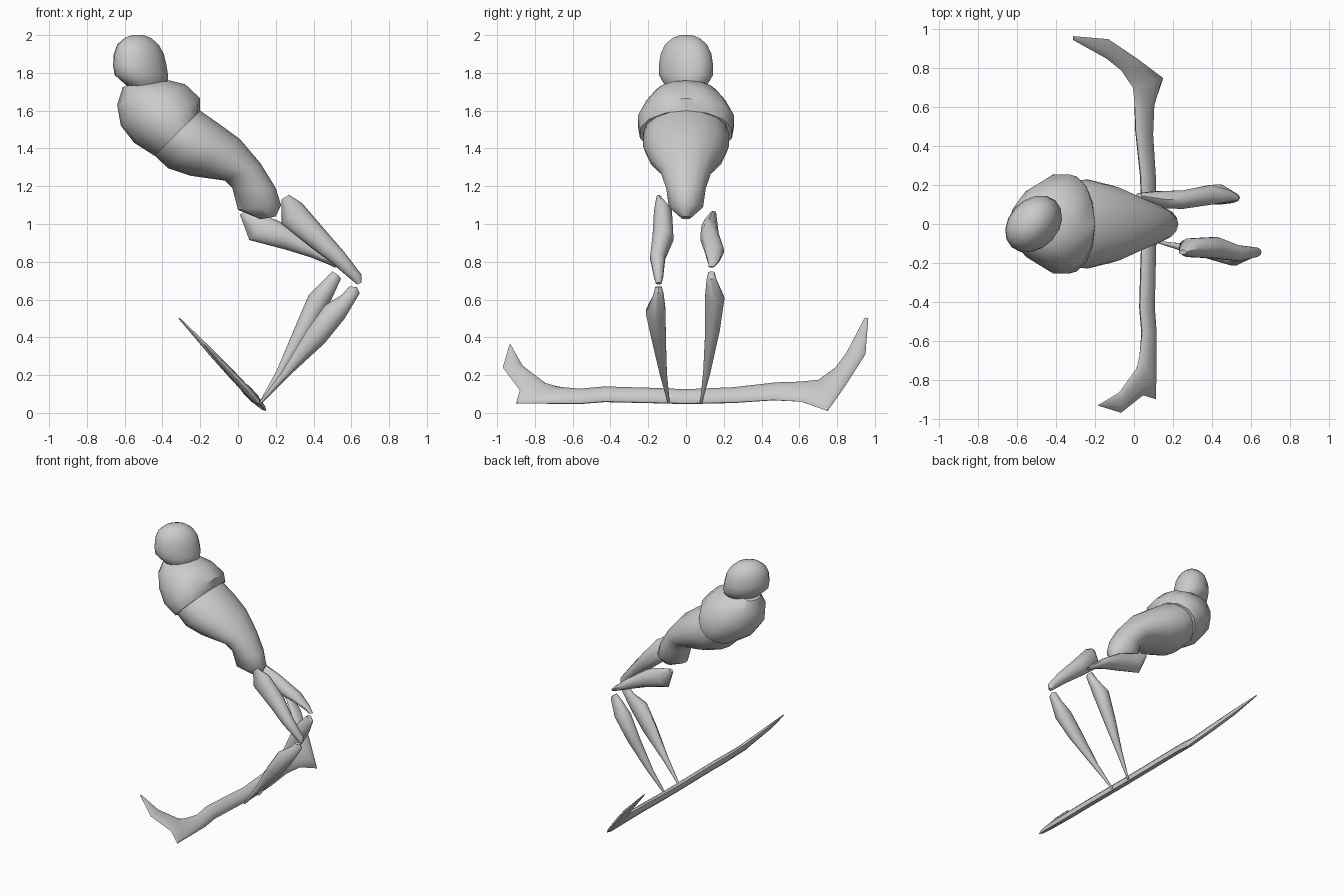
import bpy, bmesh, math
from mathutils import Vector


def loft(name, rings, sides):
    """Skin elliptical rings given as (centre, half axis u, half axis v)."""
    bm = bmesh.new()
    loops = []
    for c, u, v in rings:
        loops.append([bm.verts.new(c + u * math.cos(2 * math.pi * i / sides)
                                   + v * math.sin(2 * math.pi * i / sides))
                      for i in range(sides)])
    for a, b in zip(loops, loops[1:]):
        for i in range(sides):
            j = (i + 1) % sides
            bm.faces.new((a[i], a[j], b[j], b[i]))
    bm.faces.new(loops[0])
    bm.faces.new(loops[-1])
    bmesh.ops.recalc_face_normals(bm, faces=bm.faces)
    mesh = bpy.data.meshes.new(name)
    bm.to_mesh(mesh)
    bm.free()
    ob = bpy.data.objects.new(name, mesh)
    bpy.context.collection.objects.link(ob)
    bpy.ops.object.select_all(action='DESELECT')
    ob.select_set(True)
    bpy.context.view_layer.objects.active = ob
    bpy.ops.object.shade_smooth_by_angle(angle=math.radians(45))
    return ob


def body(name, rows, sides):
    """Rows: upper x,z, lower x,z, centre y, half width in y."""
    rings = []
    for px, pz, qx, qz, y, w in rows:
        p, q = Vector((px, y, pz)), Vector((qx, y, qz))
        rings.append(((p + q) / 2, (p - q) / 2, Vector((0, w, 0))))
    return loft(name, rings, sides)


# Head: a slightly turned dome with a narrowing chin
turn = math.radians(48)
u, v = Vector((math.cos(turn), math.sin(turn), 0)), Vector((-math.sin(turn), math.cos(turn), 0))
head = [(2.0, -.53, .03), (1.985, -.53, .07), (1.95, -.53, .11), (1.9, -.525, .133),
        (1.84, -.52, .142), (1.79, -.512, .142), (1.75, -.49, .12), (1.715, -.48, .09)]
loft("head", [(Vector((x, 0, z)), u * r * 1.14, v * r * .87 + Vector((0, 0, 0)))
              for z, x, r in head], 16)

# Shoulder cowl
body("shoulder_cowl", [
    (-.48, 1.755, -.61, 1.725, 0, .09),
    (-.36, 1.76, -.64, 1.63, 0, .165),
    (-.28, 1.74, -.62, 1.52, 0, .215),
    (-.2, 1.665, -.55, 1.43, 0, .262),
    (-.2, 1.6, -.44, 1.36, 0, .25)], 14)

# Torso, bending down into the hips
body("torso", [
    (-.38, 1.66, -.53, 1.5, 0, .17),
    (-.2, 1.6, -.45, 1.37, 0, .225),
    (-.1, 1.53, -.37, 1.295, 0, .228),
    (.01, 1.45, -.25, 1.255, 0, .2),
    (.12, 1.32, -.07, 1.23, 0, .135),
    (.2, 1.19, -.03, 1.19, 0, .105),
    (.228, 1.1, 0, 1.075, 0, .09),
    (.2, 1.04, .12, 1.025, 0, .025)], 16)

# Thighs
body("near_thigh", [
    (.27, 1.155, .23, 1.13, -.145, .012),
    (.34, 1.11, .23, 1.0, -.122, .05),
    (.46, .97, .38, .88, -.122, .058),
    (.56, .855, .5, .79, -.15, .042),
    (.655, .73, .6, .705, -.145, .025),
    (.655, .69, .63, .68, -.145, .015)], 10)
body("far_thigh", [
    (.04, 1.07, .01, 1.05, .145, .015),
    (.17, 1.035, .06, .915, .125, .045),
    (.25, 1.0, .25, .865, .125, .05),
    (.41, .89, .38, .825, .15, .053),
    (.5, .815, .48, .785, .145, .03),
    (.54, .775, .51, .77, .135, .015)], 10)

# Shins, tapering to points on the bow
body("near_shin", [
    (.63, .665, .59, .67, -.145, .018),
    (.645, .635, .55, .625, -.145, .028),
    (.565, .5, .46, .57, -.16, .055),
    (.46, .37, .36, .43, -.145, .04),
    (.27, .195, .235, .22, -.12, .02),
    (.125, .05, .115, .06, -.092, .006)], 10)
body("far_shin", [
    (.53, .73, .5, .75, .135, .018),
    (.545, .71, .45, .7, .135, .028),
    (.49, .59, .375, .625, .152, .054),
    (.39, .42, .3, .45, .14, .04),
    (.24, .205, .205, .225, .11, .02),
    (.125, .05, .115, .06, .08, .006)], 10)

# Bow-shaped rail lying in a tilted plane: outer y,z, inner y,z, half thickness
bow = [(-.935, .36, -.928, .362, .004), (-.97, .24, -.865, .25, .015),
       (-.88, .12, -.74, .155, .022), (-.9, .05, -.68, .14, .022),
       (-.56, .05, -.56, .125, .026), (-.43, .06, -.43, .137, .026),
       (-.2, .055, -.2, .13, .026), (0, .05, 0, .122, .026),
       (.25, .055, .25, .133, .026), (.46, .068, .48, .16, .026),
       (.61, .06, .6, .165, .026), (.75, .01, .7, .175, .022),
       (.845, .145, .79, .24, .022), (.95, .31, .85, .32, .018),
       (.965, .5, .945, .502, .004)]


def on_plane(y, z):
    return Vector((.15 - (z - .01) * .94, y, z))


normal = Vector((1, 0, .94)).normalized()
rings = []
for oy, oz, iy, iz, t in bow:
    p, q = on_plane(oy, oz), on_plane(iy, iz)
    rings.append(((p + q) / 2, (p - q) / 2, normal * t))
loft("bow_rail", rings, 10)
